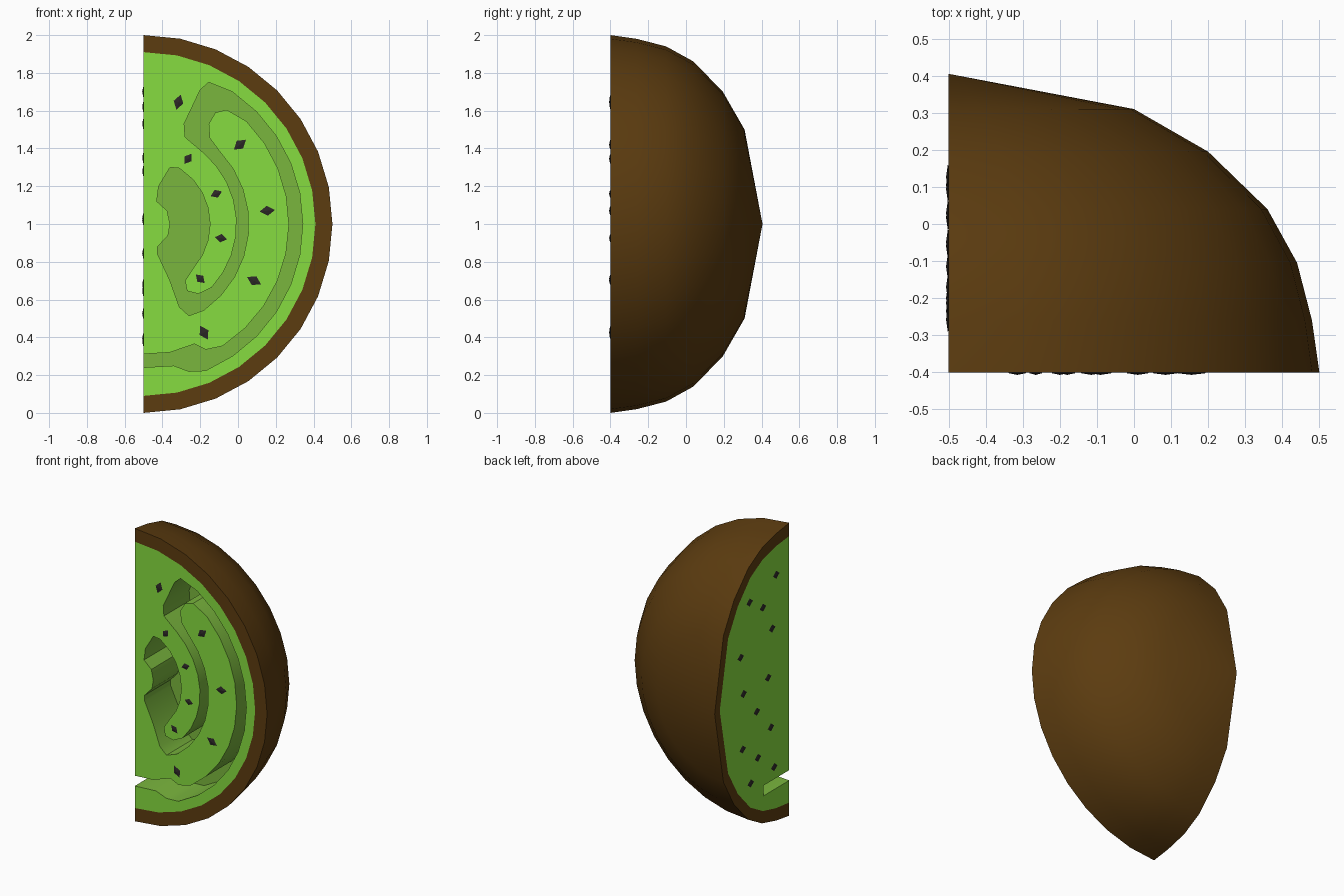
import bpy, bmesh
from math import sin, cos, radians, atan2
from mathutils import Vector, Matrix

if "Cube" in bpy.data.objects:
    bpy.data.objects.remove(bpy.data.objects["Cube"])

CX, CY, CZ = -0.5, -0.4, 1.0      # corner where both cut faces meet the axis
N = 16                            # sides around the half turn


def material(name, rgb):
    m = bpy.data.materials.new(name)
    m.diffuse_color = (*rgb, 1)
    m.use_nodes = True
    m.node_tree.nodes["Principled BSDF"].inputs["Base Color"].default_value = m.diffuse_color
    return m


def make_object(name, bm, mats):
    bmesh.ops.recalc_face_normals(bm, faces=bm.faces)
    me = bpy.data.meshes.new(name)
    bm.to_mesh(me)
    bm.free()
    for m in mats:
        me.materials.append(m)
    ob = bpy.data.objects.new(name, me)
    bpy.context.collection.objects.link(ob)
    return ob


def activate(ob):
    bpy.ops.object.select_all(action='DESELECT')
    ob.select_set(True)
    bpy.context.view_layer.objects.active = ob


def smooth(ob, angle=35):
    activate(ob)
    bpy.ops.object.shade_smooth_by_angle(angle=radians(angle))


def half_rings(bm, profile):
    rings = []
    for r, y in profile:
        rings.append([bm.verts.new((CX + r * cos(a), CY + y, CZ + r * sin(a)))
                      for a in (radians(-90 + 180 * i / N) for i in range(N + 1))])
    return rings


def skin(bm, rings, pole):
    for a, b in zip(rings, rings[1:]):
        for i in range(N):
            bm.faces.new((a[i], a[i + 1], b[i + 1], b[i]))
    for i in range(N):
        bm.faces.new((rings[-1][i], rings[-1][i + 1], pole))


brown = material("rind_brown", (0.107, 0.045, 0.005))
green = material("flesh_green", (0.24, 0.72, 0.05))
dark_green = material("groove_green", (0.195, 0.468, 0.048))
black = material("seed_black", (0.025, 0.021, 0.02))

outer = [(1, 0), (.98, .14), (.94, .295), (.86, .44), (.7, .595), (.5, .71)]
inner = [(.91, 0), (.895, .14), (.86, .285), (.785, .42), (.64, .555), (.46, .66)]

# Rind: outer skin plus the rims on both cut faces
bm = bmesh.new()
ro, ri = half_rings(bm, outer), half_rings(bm, inner)
po = bm.verts.new((CX, CY + .805, CZ))
pi_ = bm.verts.new((CX, CY + .75, CZ))
skin(bm, ro, po)
skin(bm, ri, pi_)
for i in range(N):
    bm.faces.new((ro[0][i], ro[0][i + 1], ri[0][i + 1], ri[0][i]))
for e in (0, N):
    o = [r[e] for r in ro] + [po]
    n = [r[e] for r in ri] + [pi_]
    for k in range(len(o) - 1):
        bm.faces.new((o[k], o[k + 1], n[k + 1], n[k]))
smooth(make_object("rind", bm, [brown]))

# Flesh: solid inside the rind
bm = bmesh.new()
rf = half_rings(bm, inner)
pf = bm.verts.new((CX, CY + .75, CZ))
skin(bm, rf, pf)
bm.faces.new(rf[0])
bm.faces.new([r[0] for r in rf] + [pf] + [r[N] for r in reversed(rf)])
flesh = make_object("flesh", bm, [green, dark_green])


# Spiral groove outline, in x and z
def arc(r, a0, a1, n):
    return [(CX + r * cos(radians(a0 + (a1 - a0) * i / n)),
             CZ + r * sin(radians(a0 + (a1 - a0) * i / n))) for i in range(n + 1)]


outline = (
    [(-.155, 1.75)] + arc(.843, 56, -67, 11)
    + [(-.26, .22), (-.34, .25), (-.6, .235), (-.6, .305), (-.36, .32), (-.23, .365)]
    + [(-.17, .335)] + arc(.77, -57, 45, 9)
    + [(-.06, 1.605), (-.12, 1.59), (-.155, 1.53), (-.15, 1.455)]
    + arc(.557, 44, -55, 8)
    + [(-.26, .515), (-.31, .56), (-.36, .7), (-.425, .84), (-.425, .88),
       (-.37, .94), (-.36, 1.0), (-.375, 1.07), (-.43, 1.12), (-.42, 1.2),
       (-.36, 1.3), (-.31, 1.295)]
    + arc(.352, 42, -42, 6)
    + [(-.28, .7), (-.27, .645), (-.21, .63)]
    + arc(.493, -43, 50, 8)
    + [(-.28, 1.46), (-.285, 1.53), (-.2, 1.71)])

# Groove cut into the flesh
bm = bmesh.new()
face = bm.faces.new([bm.verts.new((x, CY - .1, z)) for x, z in outline])
ext = bmesh.ops.extrude_face_region(bm, geom=[face], use_keep_orig=True)
bmesh.ops.translate(bm, vec=(0, .38, 0),
                    verts=[v for v in ext["geom"] if isinstance(v, bmesh.types.BMVert)])
for f in bm.faces:
    f.material_index = 1
cutter = make_object("groove_cutter", bm, [green, dark_green])
cutter.hide_render = True
mod = flesh.modifiers.new("groove", 'BOOLEAN')
mod.operation = 'DIFFERENCE'
mod.solver = 'EXACT'
mod.object = cutter
activate(flesh)
bpy.ops.object.modifier_apply(modifier=mod.name)
bpy.data.objects.remove(cutter)
smooth(flesh)


# Seeds: flat diamonds lying in the cut faces
def add_seed(bm, centre, along, normal, length, width):
    a, n = Vector(along).normalized(), Vector(normal)
    s = a.cross(n)
    c = Vector(centre)
    rim = [bm.verts.new(c + d) for d in (a * length / 2, s * width / 2,
                                         -a * length / 2, -s * width / 2)]
    tips = [bm.verts.new(c + n * .007), bm.verts.new(c - n * .007)]
    # a blunt top keeps the diamond showing fully above the flesh
    for v in rim:
        v.co += n * .002
    for t in tips:
        for i in range(4):
            bm.faces.new((rim[i], rim[(i + 1) % 4], t))


bm = bmesh.new()
big = [(-.315, 1.645), (.01, 1.42), (.155, 1.07), (.085, .7), (-.18, .425)]
small = [(-.265, 1.345), (-.115, 1.16), (-.09, .925), (-.2, .71)]
for pts, ln, wd in ((big, .083, .053), (small, .065, .045)):
    for x, z in pts:
        add_seed(bm, (x, CY, z), (x - CX, 0, z - CZ), (0, -1, 0), ln, wd)
make_object("front_seeds", bm, [black])

bm = bmesh.new()
side = [(.143, 1.70), (.43, 1.62), (.286, 1.53), (.187, 1.35), (.527, 1.28),
        (.23, 1.03), (.495, 1.02), (.352, .845), (.2, .68), (.505, .645),
        (.34, .525), (.165, .395), (.418, .38)]
for y, z in side:
    add_seed(bm, (CX, CY + y, z), (0, 0, 1), (-1, 0, 0), .055, .07)
make_object("side_seeds", bm, [black])
